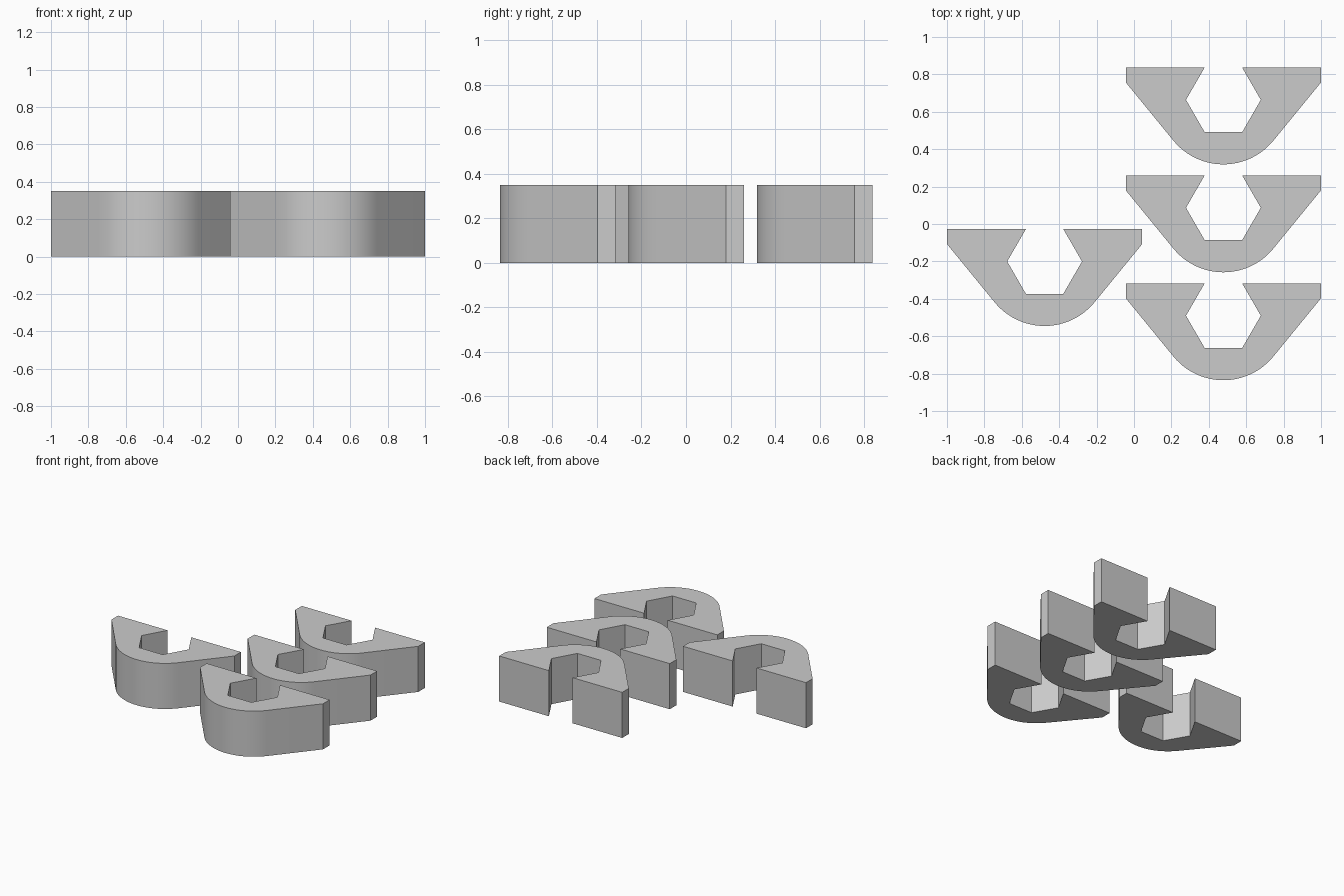
import bpy, bmesh, math

if "Cube" in bpy.data.objects:
    bpy.data.objects.remove(bpy.data.objects["Cube"])

HEIGHT = 0.35
HEX_R = 0.2                                  # hexagonal socket circumradius
APOTHEM = HEX_R * math.sqrt(3) / 2
ROUND_R = 0.345                              # rounded nose, concentric with socket
HALF_W, SIDE = 0.522, 0.08                   # half width, height of the short side wall
ARC_STEPS = 24

grey = bpy.data.materials.new("plain grey")
grey.diffuse_color = (0.6, 0.6, 0.6, 1)
grey.use_nodes = True
grey.node_tree.nodes["Principled BSDF"].inputs["Base Color"].default_value = grey.diffuse_color


def clip_profile():
    """Outline with its flat back edge on y = 0 and its socket open to the back."""
    cy = -APOTHEM
    # tangent from the lower wall corner to the nose circle
    dx, dy = HALF_W, -SIDE - cy
    start = math.atan2(dy, dx) - math.acos(ROUND_R / math.hypot(dx, dy))
    end = -math.pi - start
    pts = [(HEX_R / 2, 0), (HALF_W, 0), (HALF_W, -SIDE)]
    for i in range(ARC_STEPS + 1):
        a = start + (end - start) * i / ARC_STEPS
        pts.append((ROUND_R * math.cos(a), cy + ROUND_R * math.sin(a)))
    pts += [(-HALF_W, -SIDE), (-HALF_W, 0)]
    # socket walls, from the left lip round to the right
    for deg in (120, 180, 240, 300, 360):
        a = math.radians(deg)
        pts.append((HEX_R * math.cos(a), cy + HEX_R * math.sin(a)))
    return pts[::-1]


def make_clip(name, x, y):
    bm = bmesh.new()
    base = bm.faces.new([bm.verts.new((px, py, 0)) for px, py in clip_profile()])
    top = bmesh.ops.extrude_face_region(bm, geom=[base])["geom"]
    bmesh.ops.translate(bm, vec=(0, 0, HEIGHT),
                        verts=[v for v in top if isinstance(v, bmesh.types.BMVert)])
    bmesh.ops.recalc_face_normals(bm, faces=bm.faces)
    mesh = bpy.data.meshes.new(name)
    bm.to_mesh(mesh)
    bm.free()
    mesh.materials.append(grey)
    obj = bpy.data.objects.new(name, mesh)
    obj.location = (x, y, 0)
    bpy.context.collection.objects.link(obj)
    bpy.context.view_layer.objects.active = obj
    obj.select_set(True)
    bpy.ops.object.shade_smooth_by_angle(angle=math.radians(20))
    obj.select_set(False)


# column of three clips on the right, one on the left
for label, y in (("back", 0.837), ("middle", 0.26), ("front", -0.317)):
    make_clip(f"{label}_clip", 0.478, y)
make_clip("left_clip", -0.478, -0.027)
